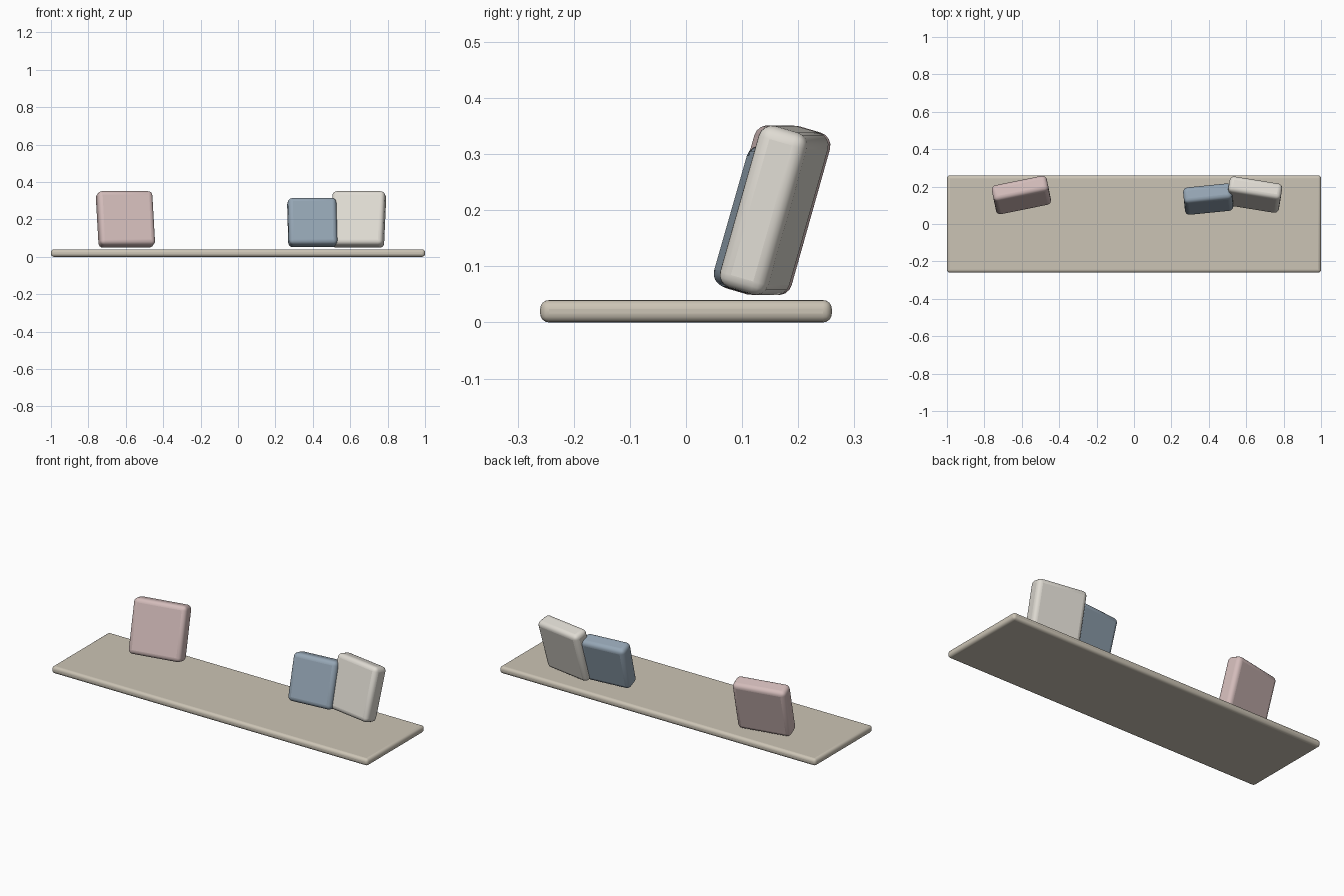
import bpy
from math import radians

if "Cube" in bpy.data.objects:
    bpy.data.objects.remove(bpy.data.objects["Cube"])


def rounded_box(name, size, loc, rot, radius, color):
    """Box with rounded edges, smooth shaded."""
    bpy.ops.mesh.primitive_cube_add(size=1, location=loc)
    ob = bpy.context.object
    ob.name = name
    ob.scale = size
    bpy.ops.object.transform_apply(location=False, rotation=False, scale=True)
    ob.rotation_euler = rot
    bev = ob.modifiers.new("rounding", 'BEVEL')
    bev.width = radius
    bev.segments = 4
    bev.limit_method = 'NONE'
    bpy.ops.object.shade_smooth_by_angle(angle=radians(40))
    mat = bpy.data.materials.new(name + "_color")
    mat.diffuse_color = (*color, 1)
    mat.use_nodes = True
    mat.node_tree.nodes["Principled BSDF"].inputs["Base Color"].default_value = mat.diffuse_color
    ob.data.materials.append(mat)
    return ob


# Base slab
rounded_box("bench_slab", (2.0, 0.52, 0.04), (0, 0, 0.02), (0, 0, 0),
            0.016, (0.60, 0.55, 0.46))

# Cushions leaning back: name, width, height, centre, yaw, color
LEAN = -0.28
cushions = [
    ("pink_cushion", 0.30, 0.30, (-0.602, 0.155, 0.20), 0.20, (0.65, 0.50, 0.49)),
    ("blue_cushion", 0.26, 0.26, (0.397, 0.133, 0.183), 0.10, (0.30, 0.38, 0.46)),
    ("cream_cushion", 0.285, 0.30, (0.643, 0.157, 0.20), -0.16, (0.74, 0.71, 0.65)),
]
for name, w, h, loc, yaw, color in cushions:
    rounded_box(name, (w, 0.09, h), loc, (LEAN, 0, yaw), 0.024, color)
